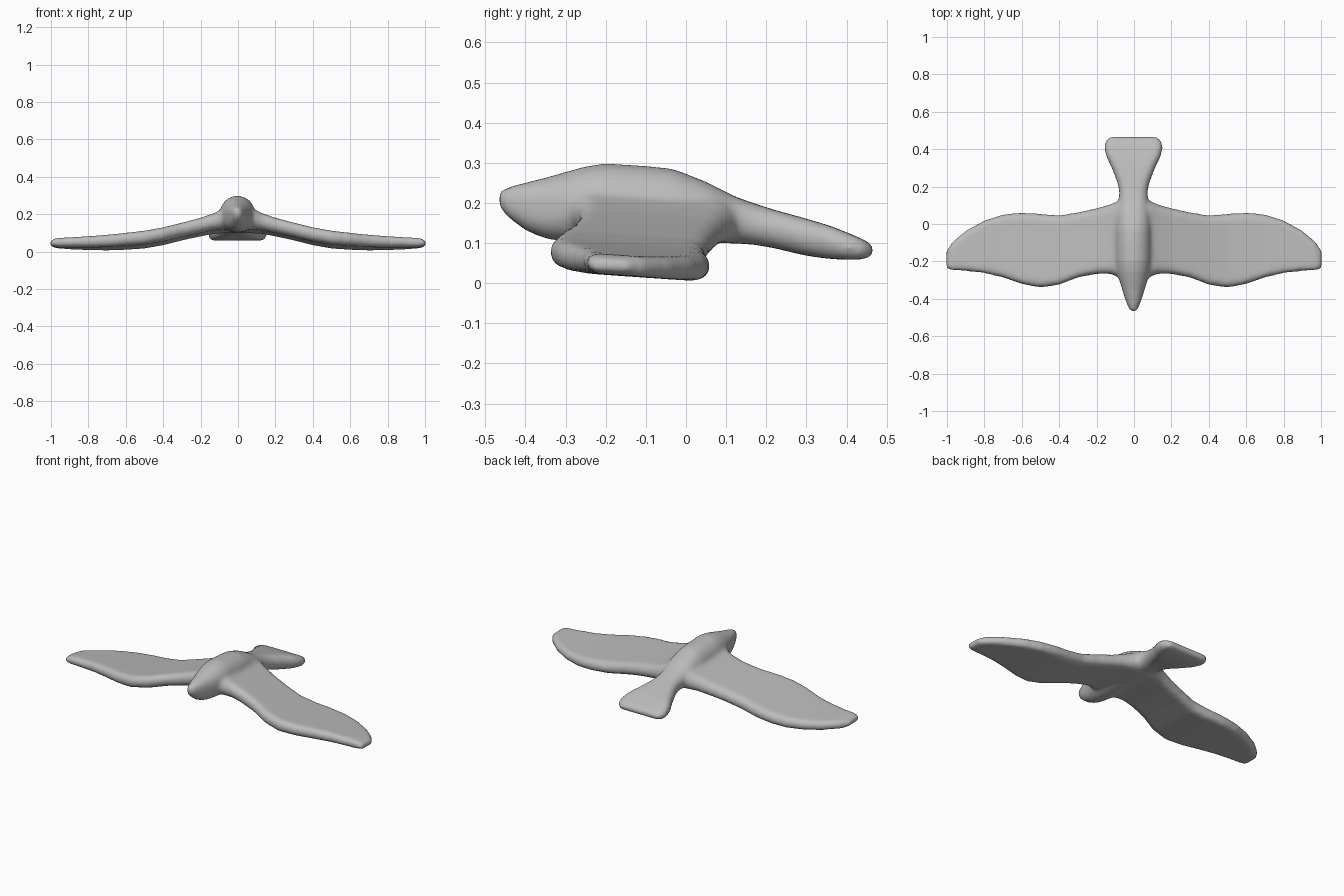
import bpy, bmesh, math

cube = bpy.data.objects.get("Cube")
if cube:
    bpy.data.objects.remove(cube, do_unlink=True)

grey = bpy.data.materials.new("plain grey")
grey.use_nodes = True
GREY = (0.5, 0.5, 0.5, 1)
grey.diffuse_color = GREY
grey.node_tree.nodes["Principled BSDF"].inputs["Base Color"].default_value = GREY

RING = 28


def rounded_ring(a, b):
    """Slab section with fully rounded ends, half width a and half height b."""
    r = min(a, b)
    pts = []
    for i in range(RING):
        t = 2 * math.pi * (i + 0.5) / RING
        c, s = math.cos(t), math.sin(t)
        pts.append((math.copysign(a - r, c) + r * c, math.copysign(b - r, s) + r * s))
    return pts


def loft(bm, rings):
    """Skin a list of point rings and close both ends."""
    loops = [[bm.verts.new(p) for p in ring] for ring in rings]
    for l0, l1 in zip(loops, loops[1:]):
        for i in range(RING):
            j = (i + 1) % RING
            bm.faces.new((l0[i], l0[j], l1[j], l1[i]))
    bm.faces.new(loops[0][::-1])
    bm.faces.new(loops[-1])


bm = bmesh.new()

# Head, body and fanned tail: y, half width, top z, bottom z
body = [
    (-0.468, 0.012, 0.228, 0.195), (-0.45, 0.026, 0.239, 0.168),
    (-0.40, 0.045, 0.252, 0.130), (-0.35, 0.060, 0.264, 0.110),
    (-0.30, 0.076, 0.278, 0.103), (-0.25, 0.088, 0.292, 0.100),
    (-0.20, 0.093, 0.299, 0.100), (-0.10, 0.095, 0.293, 0.100),
    (-0.03, 0.094, 0.285, 0.100), (0.05, 0.090, 0.253, 0.100),
    (0.12, 0.080, 0.217, 0.099), (0.17, 0.076, 0.199, 0.096),
    (0.22, 0.086, 0.183, 0.087), (0.30, 0.117, 0.161, 0.068),
    (0.36, 0.146, 0.143, 0.060), (0.41, 0.158, 0.123, 0.058),
    (0.445, 0.150, 0.108, 0.059), (0.467, 0.125, 0.094, 0.070),
]
loft(bm, [[(u - 0.003, y, (top + low) / 2 + v)
           for u, v in rounded_ring(w, (top - low) / 2)]
          for y, w, top, low in body])

# Wings: x, leading edge y, trailing edge y, middle z, thickness
wing = [
    (0.00, -0.29, 0.13, 0.170, 0.12), (0.08, -0.285, 0.125, 0.163, 0.11),
    (0.13, -0.267, 0.105, 0.150, 0.092), (0.20, -0.268, 0.085, 0.131, 0.082),
    (0.30, -0.287, 0.063, 0.107, 0.077), (0.40, -0.326, 0.047, 0.082, 0.076),
    (0.50, -0.341, 0.055, 0.064, 0.074), (0.60, -0.322, 0.061, 0.055, 0.070),
    (0.70, -0.287, 0.052, 0.048, 0.066), (0.80, -0.263, 0.020, 0.045, 0.060),
    (0.90, -0.252, -0.035, 0.044, 0.054), (0.97, -0.248, -0.095, 0.045, 0.050),
    (1.003, -0.240, -0.140, 0.044, 0.030),
]
for side in (1, -1):
    rings = []
    for x, y0, y1, z, thick in wing:
        mid = (y0 + y1) / 2
        # The trailing edge sits slightly lower than the leading edge
        rings.append([(side * x, mid + u, z + v - 0.07 * u)
                      for u, v in rounded_ring((y1 - y0) / 2, thick / 2)])
    loft(bm, rings)

bmesh.ops.recalc_face_normals(bm, faces=bm.faces)
mesh = bpy.data.meshes.new("gliding_bird")
bm.to_mesh(mesh)
bm.free()
mesh.materials.append(grey)
bird = bpy.data.objects.new("gliding_bird", mesh)
bpy.context.collection.objects.link(bird)

# Fuse the parts and soften the joins
fuse = bird.modifiers.new("fuse", "REMESH")
fuse.mode = "VOXEL"
fuse.voxel_size = 0.011
fuse.use_smooth_shade = True
soften = bird.modifiers.new("soften", "SMOOTH")
soften.factor = 0.5
soften.iterations = 10
